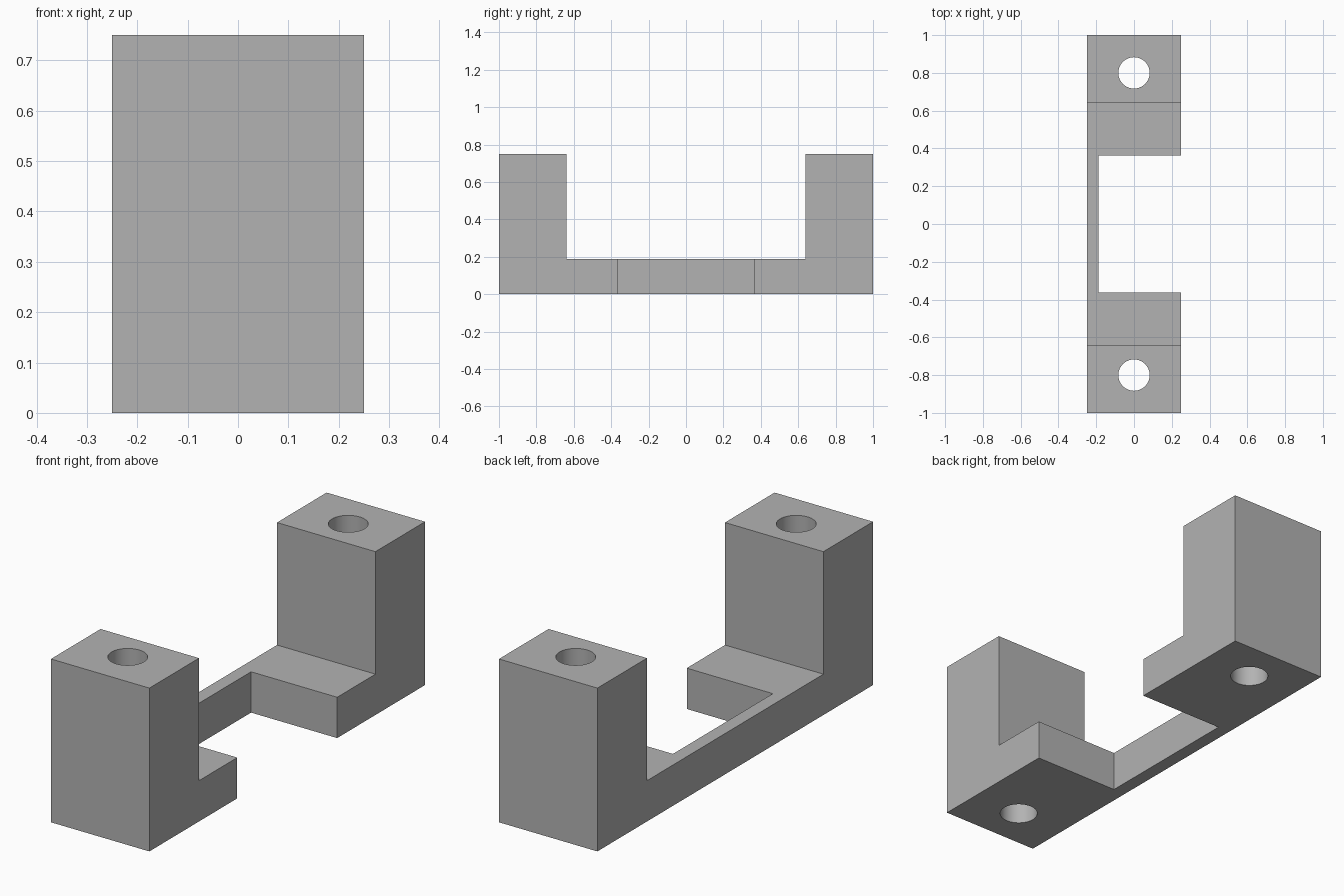
import bpy
import bmesh
import math

default = bpy.data.objects.get("Cube")
if default:
    bpy.data.objects.remove(default, do_unlink=True)

HALF_WIDTH = 0.25
POST_TOP = 0.75
BASE_TOP = 0.1875
POST_INNER = 0.64
NOTCH_HALF = 0.3625
RAIL_INNER = -0.1875
HOLE_Y, HOLE_RADIUS = 0.8, 0.083

grey = bpy.data.materials.new("plain_grey")
grey.use_nodes = True
colour = (0.45, 0.45, 0.45, 1)
grey.diffuse_color = colour
grey.node_tree.nodes["Principled BSDF"].inputs["Base Color"].default_value = colour

# Bracket: U-shaped side profile extruded across the width
half = [(1, 0), (1, POST_TOP), (POST_INNER, POST_TOP), (POST_INNER, BASE_TOP)]
profile = half + [(-y, z) for y, z in reversed(half)]
bm = bmesh.new()
face = bm.faces.new([bm.verts.new((-HALF_WIDTH, y, z)) for y, z in profile])
extruded = bmesh.ops.extrude_face_region(bm, geom=[face])["geom"]
moved = [v for v in extruded if isinstance(v, bmesh.types.BMVert)]
bmesh.ops.translate(bm, verts=moved, vec=(2 * HALF_WIDTH, 0, 0))
bmesh.ops.recalc_face_normals(bm, faces=bm.faces)
mesh = bpy.data.meshes.new("bracket")
bm.to_mesh(mesh)
bm.free()
mesh.materials.append(grey)
bracket = bpy.data.objects.new("bracket", mesh)
bpy.context.collection.objects.link(bracket)


def cut(cutter, name):
    """Subtract a helper from the bracket, then discard the helper."""
    cutter.name = name
    cutter.hide_render = True
    cutter.data.materials.append(grey)
    bpy.context.view_layer.objects.active = bracket
    mod = bracket.modifiers.new(name, "BOOLEAN")
    mod.operation = "DIFFERENCE"
    mod.solver = "EXACT"
    mod.object = cutter
    bpy.ops.object.modifier_apply(modifier=mod.name)
    bpy.data.objects.remove(cutter, do_unlink=True)


# Notch leaving a thin rail along the right side
depth = 1.0
bpy.ops.mesh.primitive_cube_add(size=1, location=(RAIL_INNER + depth / 2, 0, 0))
notch = bpy.context.object
notch.scale = (depth, 2 * NOTCH_HALF, 1)
cut(notch, "notch_cutter")

# Vertical bolt hole through each post
for side, label in ((-1, "front"), (1, "back")):
    bpy.ops.mesh.primitive_cylinder_add(
        vertices=48, radius=HOLE_RADIUS, depth=2, location=(0, side * HOLE_Y, 0.4))
    cut(bpy.context.object, label + "_hole_cutter")

# Smooth hole walls, sharp block edges
bpy.ops.object.select_all(action="DESELECT")
bracket.select_set(True)
bpy.context.view_layer.objects.active = bracket
bpy.ops.object.shade_smooth_by_angle(angle=math.radians(30))
